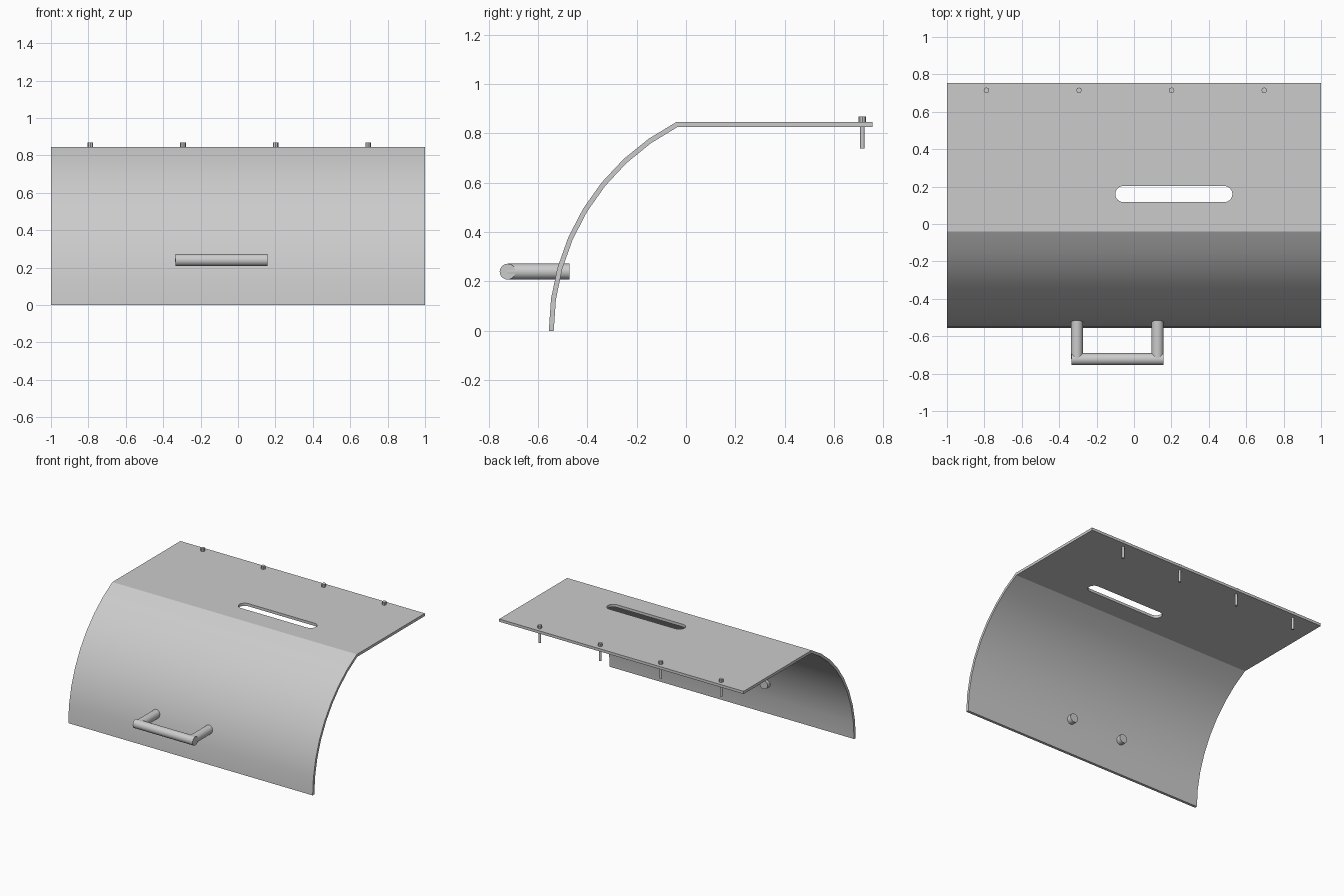
import bpy, bmesh, math
from mathutils import Vector

if "Cube" in bpy.data.objects:
    bpy.data.objects.remove(bpy.data.objects["Cube"])


def prism(name, pts, to3d, sweep):
    """Extrude a closed 2D outline along the sweep vector."""
    bm = bmesh.new()
    face = bm.faces.new([bm.verts.new(to3d(*p)) for p in pts])
    new = bmesh.ops.extrude_face_region(bm, geom=[face])["geom"]
    bmesh.ops.translate(bm, verts=[g for g in new if isinstance(g, bmesh.types.BMVert)], vec=sweep)
    bmesh.ops.recalc_face_normals(bm, faces=bm.faces)
    mesh = bpy.data.meshes.new(name)
    bm.to_mesh(mesh)
    bm.free()
    ob = bpy.data.objects.new(name, mesh)
    bpy.context.collection.objects.link(ob)
    return ob


def smooth(ob, angle):
    bpy.ops.object.select_all(action="DESELECT")
    ob.select_set(True)
    bpy.context.view_layer.objects.active = ob
    bpy.ops.object.shade_smooth_by_angle(angle=math.radians(angle))


def rod(name, a, b, radius, sides=32):
    a, b = Vector(a), Vector(b)
    bpy.ops.mesh.primitive_cylinder_add(vertices=sides, radius=radius, depth=(b - a).length,
                                        location=(a + b) / 2)
    ob = bpy.context.object
    ob.name = name
    ob.rotation_euler = (b - a).to_track_quat("Z", "Y").to_euler()
    if sides > 8:
        smooth(ob, 30)
    return ob


# Curved front and flat top, one bent sheet
TOP, THICK, R, CY, STEPS = 0.846, 0.02, 0.951, 0.395, 8


def arc(radius, height):
    end = math.asin(height / radius)
    return [(CY - radius * math.cos(end * i / STEPS), radius * math.sin(end * i / STEPS))
            for i in range(STEPS + 1)]


outline = arc(R, TOP) + [(0.755, TOP), (0.755, TOP - THICK)] + arc(R - THICK, TOP - THICK)[::-1]
shell = prism("hood_shell", outline, lambda y, z: (-1, y, z), (2, 0, 0))

# Rounded slot through the top
r, half = 0.043, 0.27
slot = []
for side in (1, -1):
    for i in range(13):
        t = math.pi * (i / 12 - 0.5)
        slot.append((0.213 + side * (half + r * math.cos(t)), 0.16 + side * r * math.sin(t)))
cutter = prism("slot_cutter", slot, lambda x, y: (x, y, 0.7), (0, 0, 0.3))
cutter.hide_render = True
mod = shell.modifiers.new("slot", "BOOLEAN")
mod.operation, mod.object, mod.solver = "DIFFERENCE", cutter, "EXACT"
bpy.context.view_layer.objects.active = shell
bpy.ops.object.modifier_apply(modifier="slot")
bpy.data.objects.remove(cutter)
smooth(shell, 20)

# Handle: bar and two legs that pass through the shell
rod("handle_bar", (-0.333, -0.723, 0.24), (0.157, -0.723, 0.24), 0.032)
for x in (-0.305, 0.126):
    rod("handle_leg", (x, -0.723, 0.24), (x, -0.472, 0.24), 0.032)

# Row of bolts along the back edge
for i in range(4):
    x = -0.789 + i * 0.495
    rod("bolt_head", (x, 0.715, TOP - 0.005), (x, 0.715, 0.868), 0.015, 8)
    rod("bolt_shank", (x, 0.715, 0.738), (x, 0.715, TOP), 0.009, 16)
